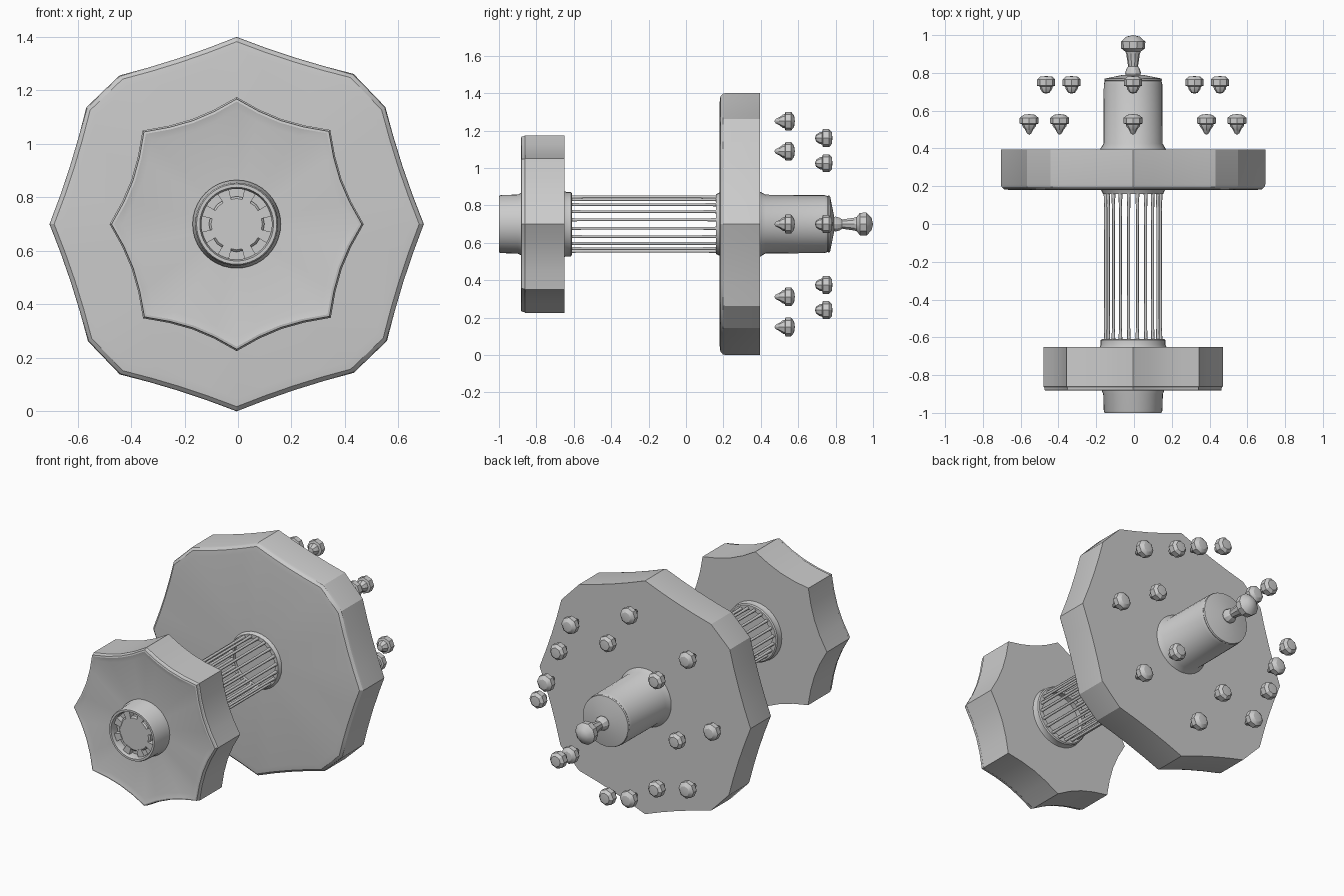
import bpy, bmesh, math
from mathutils import Vector

if "Cube" in bpy.data.objects:
    bpy.data.objects.remove(bpy.data.objects["Cube"])

CX, CZ = -0.005, 0.70          # axle centre line, running along y


def finish(bm, name, angle=35):
    bmesh.ops.remove_doubles(bm, verts=bm.verts, dist=0.0005)
    bmesh.ops.recalc_face_normals(bm, faces=bm.faces)
    me = bpy.data.meshes.new(name)
    bm.to_mesh(me)
    bm.free()
    ob = bpy.data.objects.new(name, me)
    bpy.context.collection.objects.link(ob)
    bpy.ops.object.select_all(action='DESELECT')
    ob.select_set(True)
    bpy.context.view_layer.objects.active = ob
    bpy.ops.object.shade_smooth_by_angle(angle=math.radians(angle))
    return ob


def bridge(bm, rings):
    n = len(rings[0])
    for a, b in zip(rings, rings[1:]):
        for i in range(n):
            j = (i + 1) % n
            bm.faces.new((a[i], a[j], b[j], b[i]))


def lathe(name, profile, segs=32, x=0.0, z=0.0, y=0.0, angle=35):
    """Turn (radius, y) points around a line parallel to y."""
    bm = bmesh.new()
    rings = []
    for r, py in profile:
        rings.append([bm.verts.new((CX + x + r * math.cos(2 * math.pi * i / segs), y + py,
                                    CZ + z + r * math.sin(2 * math.pi * i / segs)))
                      for i in range(segs)])
    bridge(bm, rings)
    return finish(bm, name, angle)


def plate(name, outline, layers):
    """Stack scaled copies of an x-z outline at the given (scale, y) layers."""
    bm = bmesh.new()
    rings = [[bm.verts.new((CX + px * s, y, CZ + pz * s)) for px, pz in outline]
             for s, y in layers]
    bridge(bm, rings)
    # close both ends with fans so the concave outline stays clean
    for ring, y in ((rings[0], layers[0][1]), (rings[-1], layers[-1][1])):
        c = bm.verts.new((CX, y, CZ))
        for i in range(len(ring)):
            bm.faces.new((c, ring[i], ring[(i + 1) % len(ring)]))
    return finish(bm, name, 25)


def scallop(corners, dips):
    """Bow the edge after each corner inwards by its dip."""
    pts = []
    for i, a in enumerate(corners):
        a, b = Vector(a), Vector(corners[(i + 1) % len(corners)])
        pts.append(a)
        dip = dips[i % len(dips)]
        if dip:
            for t in (0.25, 0.5, 0.75):
                p = a.lerp(b, t)
                pts.append(p - p.normalized() * dip * 4 * t * (1 - t))
    return pts


def rot(p, k):
    for _ in range(k):
        p = (p[1], -p[0])
    return p


# large plate: four points with clipped corners between them
big = [rot(p, k) for k in range(4) for p in ((0, 0.70), (0.437, 0.562), (0.556, 0.438))]
plate("large_plate", scallop(big, (0.008, 0, 0.008)),
      [(0.93, 0.18), (0.975, 0.184), (0.995, 0.197), (1.0, 0.21), (1.0, 0.395)])

# small plate: eight points with concave sides and a thin front lip
small = [rot(p, k) for k in range(4) for p in ((0, 0.475), (0.35, 0.352))]
plate("small_plate", scallop(small, (0.022,)),
      [(0.90, -0.875), (0.965, -0.882), (0.985, -0.88), (0.99, -0.865), (1.0, -0.86), (1.0, -0.65)])

# front hub: open rim with a shallow recess
lathe("front_hub", [(0, -0.80), (0.165, -0.80), (0.165, -0.885), (0.158, -0.90), (0.155, -0.99),
                    (0.150, -1.0), (0.138, -1.0), (0.132, -0.985), (0.132, -0.95), (0, -0.95)], 40)
lathe("front_hub_boss", [(0.104, -0.945), (0.104, -0.97), (0.096, -0.978), (0, -0.978)], 16)

# short spokes between boss and rim
bm = bmesh.new()
for i in range(8):
    a = math.pi / 8 + i * math.pi / 4
    d, t = Vector((math.cos(a), 0, math.sin(a))), Vector((-math.sin(a), 0, math.cos(a)))
    rings = []
    for y in (-0.945, -0.982):
        rings.append([bm.verts.new(Vector((CX, y, CZ)) + d * r + t * w)
                      for r, w in ((0.09, -0.016), (0.14, -0.024), (0.14, 0.024), (0.09, 0.016))])
    bridge(bm, rings)
    bm.faces.new(rings[0])
    bm.faces.new(rings[1])
finish(bm, "front_hub_spokes")

# collars at both ends of the cage
lathe("cage_front_collar", [(0, -0.655), (0.178, -0.655), (0.172, -0.64), (0.172, -0.615),
                            (0.165, -0.61), (0.138, -0.61), (0.138, -0.64), (0, -0.64)])
lathe("cage_rear_collar", [(0, 0.19), (0.175, 0.19), (0.165, 0.172), (0.160, 0.16),
                           (0.138, 0.16), (0.138, 0.178), (0, 0.178)])

# cage bars
for i in range(20):
    a = 2 * math.pi * (i + 0.5) / 20
    lathe("cage_bar", [(0, -0.645), (0.011, -0.645), (0.008, -0.55), (0.008, 0.08),
                       (0.011, 0.185), (0, 0.185)], 6,
          0.147 * math.cos(a), 0.147 * math.sin(a), angle=65)

# rear hub with shallow conical cap
lathe("rear_hub", [(0, 0.38), (0.178, 0.38), (0.172, 0.40), (0.157, 0.425), (0.155, 0.74),
                   (0.150, 0.757), (0.153, 0.762), (0.150, 0.77), (0.05, 0.79), (0, 0.79)], 32)

# end knob
lathe("end_knob", [(0, 0.775), (0.034, 0.775), (0.042, 0.80), (0.036, 0.82), (0.026, 0.835),
                   (0.030, 0.86), (0.036, 0.90), (0.040, 0.912), (0.063, 0.93), (0.065, 0.965),
                   (0.035, 0.992), (0, 1.0)], 10, angle=30)

# two rings of floating studs behind the large plate
near_stud = [(0, -0.068), (0.012, -0.06), (0.022, -0.04), (0.036, -0.022), (0.038, -0.012),
             (0.050, -0.008), (0.050, 0.022), (0.030, 0.038), (0, 0.042)]
far_stud = [(0, -0.05), (0.018, -0.045), (0.032, -0.025), (0.034, -0.012),
            (0.048, -0.008), (0.048, 0.025), (0.032, 0.04), (0, 0.043)]
for name, prof, radius, y in (("near_stud", near_stud, 0.55, 0.54), ("far_stud", far_stud, 0.46, 0.74)):
    for i in range(8):
        a = i * math.pi / 4
        lathe(name, prof, 8, radius * math.cos(a), radius * math.sin(a), y, 30)
